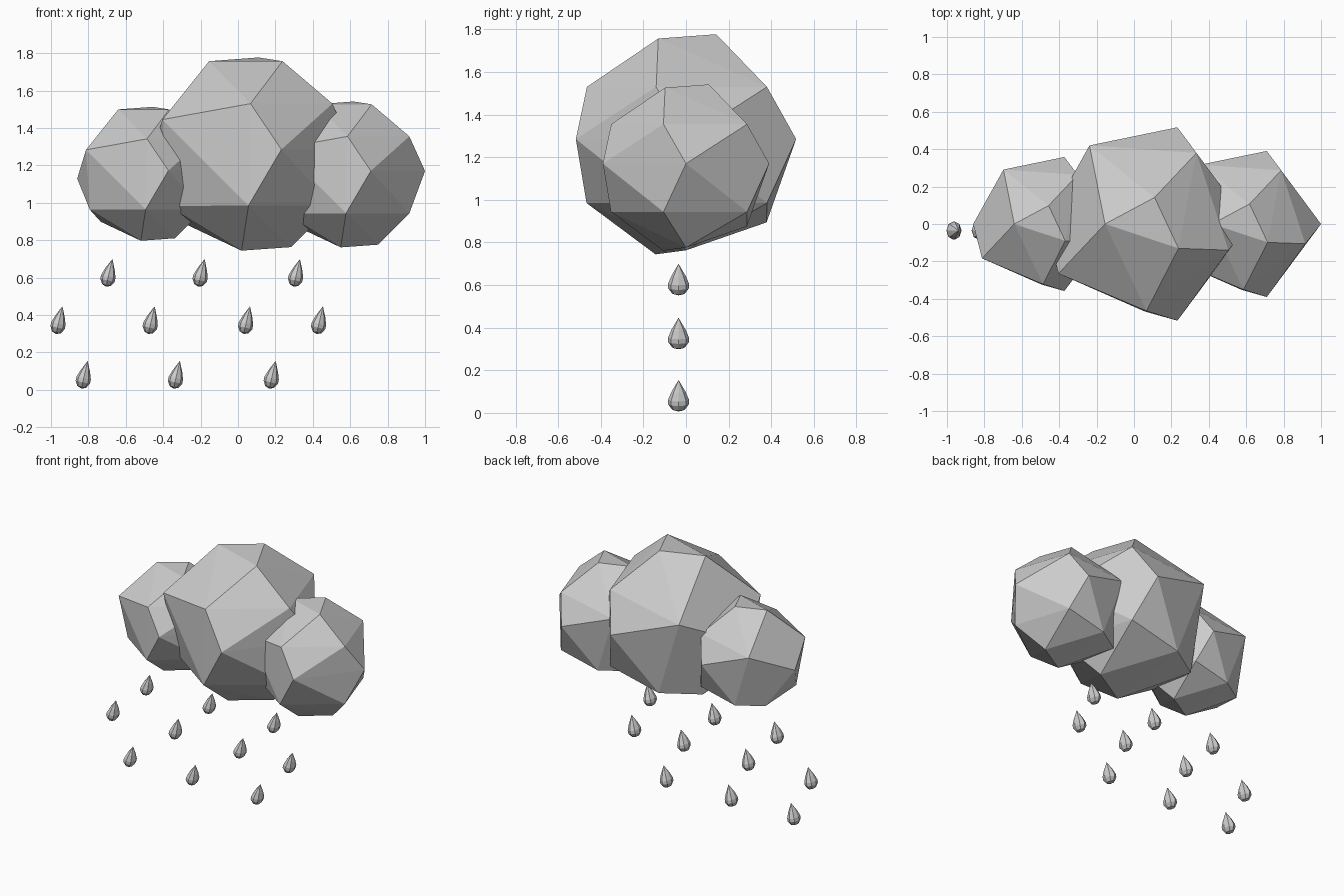
import bpy, bmesh, math

if "Cube" in bpy.data.objects:
    bpy.data.objects.remove(bpy.data.objects["Cube"])

# Corner points of the faceted puff, shared by all three puffs
PUFF = [
    (-0.155, 0.0, 1.757), (0.11, 0.142, 1.777), (0.238, -0.13, 1.757),     # crown
    (0.067, -0.465, 1.53), (0.334, 0.38, 1.53), (0.505, -0.14, 1.53),      # upper ring
    (-0.404, -0.265, 1.445), (-0.238, 0.42, 1.445),
    (0.232, -0.517, 1.285), (0.232, 0.517, 1.285), (0.616, 0.0, 1.285),    # waist
    (-0.472, 0.0, 1.223),
    (0.056, -0.467, 0.985), (0.334, 0.38, 0.985), (0.505, -0.14, 0.985),   # lower ring
    (-0.374, -0.16, 0.983), (-0.29, 0.225, 0.89), (-0.05, 0.378, 0.894),
    (0.019, -0.143, 0.744), (0.283, 0.0, 0.763),                           # base
]
ORIGIN = (0.232, 0.0, 1.285)


def place(name, mesh, location, scale=1.0, tilt=0.0):
    obj = bpy.data.objects.new(name, mesh)
    obj.location = location
    obj.scale = (scale,) * 3
    obj.rotation_euler = (0, tilt, 0)
    bpy.context.collection.objects.link(obj)
    return obj


def puff_mesh():
    bm = bmesh.new()
    for p in PUFF:
        bm.verts.new([a - b for a, b in zip(p, ORIGIN)])
    bmesh.ops.convex_hull(bm, input=bm.verts[:])
    bmesh.ops.recalc_face_normals(bm, faces=bm.faces[:])
    mesh = bpy.data.meshes.new("cloud_puff")
    bm.to_mesh(mesh)
    bm.free()
    return mesh


def drop_mesh(sides=8):
    # Teardrop: stacked rings between a bottom point and a sharp tip
    profile = [(0.030, -0.048), (0.049, -0.022), (0.049, 0.0), (0.033, 0.038)]
    bm = bmesh.new()
    rings = [[bm.verts.new((0.8 * r * math.cos(t), r * math.sin(t), z))
              for t in (2 * math.pi * i / sides for i in range(sides))]
             for r, z in profile]
    bottom = bm.verts.new((0, 0, -0.057))
    tip = bm.verts.new((0, 0, 0.095))
    for i in range(sides):
        j = (i + 1) % sides
        bm.faces.new((bottom, rings[0][j], rings[0][i]))
        for low, high in zip(rings, rings[1:]):
            bm.faces.new((low[i], low[j], high[j], high[i]))
        bm.faces.new((rings[-1][i], rings[-1][j], tip))
    bmesh.ops.recalc_face_normals(bm, faces=bm.faces[:])
    mesh = bpy.data.meshes.new("raindrop")
    bm.to_mesh(mesh)
    bm.free()
    return mesh


# Cloud: one puff shape at three sizes
puff = puff_mesh()
place("cloud_middle", puff, ORIGIN)
place("cloud_right", puff, (0.71, 0, 1.17), 0.755)
place("cloud_left", puff, (-0.372, 0, 1.172), 0.693)

# Rain: three staggered rows of tilted drops
drop = drop_mesh()
rows = [(0.607, (-0.693, -0.2, 0.31)),
        (0.354, (-0.96, -0.467, 0.043, 0.433)),
        (0.062, (-0.825, -0.332, 0.18))]
for r, (z, xs) in enumerate(rows, 1):
    for c, x in enumerate(xs, 1):
        place(f"raindrop_{r}_{c}", drop, (x, -0.035, z), tilt=math.radians(13))
